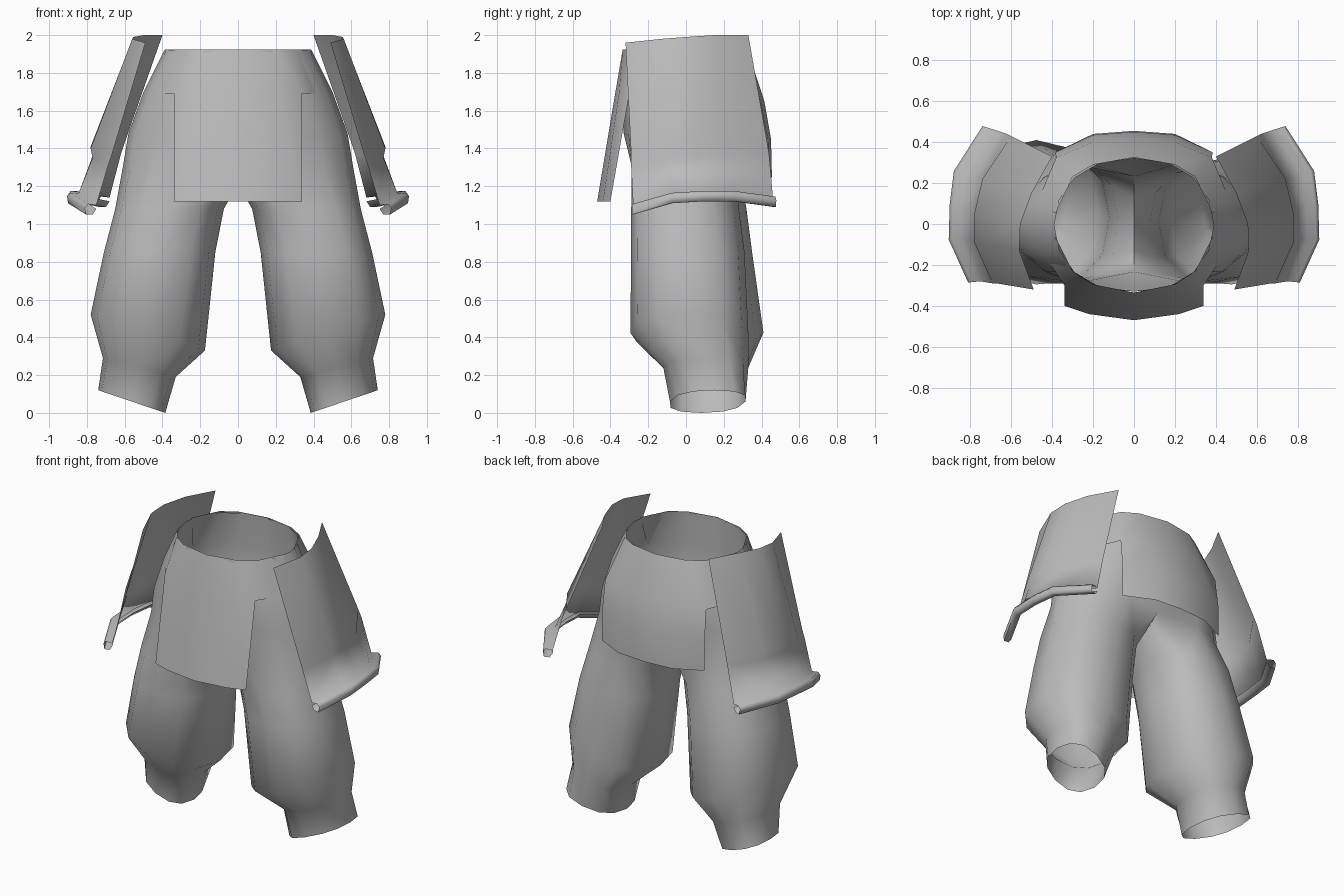
import bpy, bmesh
from math import cos, sin, radians, copysign
from mathutils import Vector

old = bpy.data.objects.get("Cube")
if old:
    bpy.data.objects.remove(old)

cloth = bpy.data.materials.new("grey cloth")
cloth.use_nodes = True
GREY = (0.5, 0.5, 0.5, 1)
cloth.diffuse_color = GREY
cloth.node_tree.nodes["Principled BSDF"].inputs["Base Color"].default_value = GREY


def loft(bm, rows, closed=False):
    """Join neighbouring rows of vertices with quads, as far as both rows reach."""
    for a, b in zip(rows, rows[1:]):
        n = min(len(a), len(b))
        for i in range(n if closed else n - 1):
            j = (i + 1) % n
            bm.faces.new((a[i], a[j], b[j], b[i]))


def add_rows(bm, rows):
    return [[bm.verts.new(p) for p in row] for row in rows]


def finish(name, bm, facing=None, mirror=False, angle=50):
    bmesh.ops.recalc_face_normals(bm, faces=bm.faces)
    if facing:
        total = sum((f.normal * f.calc_area() for f in bm.faces), Vector())
        if total.dot(Vector(facing)) < 0:
            bmesh.ops.reverse_faces(bm, faces=bm.faces)
    mesh = bpy.data.meshes.new(name)
    bm.to_mesh(mesh)
    bm.free()
    mesh.materials.append(cloth)
    obj = bpy.data.objects.new(name, mesh)
    bpy.context.collection.objects.link(obj)
    if mirror:
        mod = obj.modifiers.new("mirror", "MIRROR")
        mod.use_clip = True
    bpy.ops.object.select_all(action="DESELECT")
    obj.select_set(True)
    bpy.context.view_layer.objects.active = obj
    bpy.ops.object.shade_smooth_by_angle(angle=radians(angle))


def soft(v, power=0.85):
    return copysign(abs(v) ** power, v)


def hip_row(z, half_width, front, back, cleft=0):
    """Half ring from the front centre round the side to the back centre."""
    row = []
    for i in range(9):
        a = radians(-90 + 22.5 * i)
        y = (front + back) / 2 + (back - front) / 2 * sin(a)
        if i in (0, 8):
            row.append((0, y * (1 - cleft), z + 0.1 * cleft))
        else:
            row.append((half_width * soft(cos(a)), y, z))
    return row


def leg_row(z_in, z_out, x_in, x_out, front, back, skew=0):
    """Full ring from the inner front; tilted, and skewed forward on the inside."""
    row = []
    for i in range(12):
        a = radians(-120 + 30 * i)
        u, v = soft(cos(a)), soft(sin(a))
        row.append(((x_in + x_out) / 2 + (x_out - x_in) / 2 * u,
                    (front + back) / 2 + (back - front) / 2 * v - skew * (1 - u) / 2,
                    z_in + (z_out - z_in) * (u + 1) / 2))
    return row


# Trousers: two halves joined on the centre seam, the right calf fuller behind
bm = bmesh.new()
for side, fuller in ((1, 0), (-1, 0.08)):
    hips = [hip_row(1.92, 0.39, -0.33, 0.32), hip_row(1.70, 0.50, -0.33, 0.33),
            hip_row(1.48, 0.58, -0.33, 0.33), hip_row(1.30, 0.61, -0.31, 0.31, 0.25)]
    crotch = [(0, 0.13, 1.25), (0, 0, 1.21), (0, -0.13, 1.25)]
    legs = [leg_row(1.08, 1.08, 0.075, 0.65, -0.29, 0.28 + fuller / 2),
            leg_row(0.85, 0.85, 0.12, 0.71, -0.29, 0.31 + fuller / 2),
            leg_row(0.33, 0.52, 0.175, 0.78, -0.295, 0.33 + fuller),
            leg_row(0.19, 0.29, 0.33, 0.715, -0.12, 0.33),
            leg_row(0, 0.12, 0.385, 0.74, -0.05, 0.35, 0.07)]
    flip = lambda rows: [[(side * x, y, z) for x, y, z in r] for r in rows]
    top = add_rows(bm, flip(hips))
    seat = top[-1] + add_rows(bm, flip([crotch]))[0]
    loft(bm, top)
    loft(bm, [seat] + add_rows(bm, flip(legs)), closed=True)
bmesh.ops.remove_doubles(bm, verts=bm.verts, dist=0.001)
finish("trousers", bm, angle=70)


def flap(name, rows, facing):
    """Half rows run from the centre outwards; longer rows make the waist wings."""
    bm = bmesh.new()
    loft(bm, add_rows(bm, [[(x, y, z) for x, y in pts] for z, pts in rows]))
    finish(name, bm, facing, mirror=True)


# Hanging cloths in front and behind, their wings tucked into the hips
flap("front_flap", [
    (1.925, [(0, -0.335), (0.2, -0.295), (0.3, -0.23), (0.385, -0.06)]),
    (1.69, [(0, -0.375), (0.22, -0.355), (0.34, -0.30), (0.42, -0.18)]),
    (1.12, [(0, -0.47), (0.22, -0.44), (0.34, -0.40)])], (0, -1, 0))
flap("back_flap", [
    (1.925, [(0, 0.325), (0.2, 0.29), (0.3, 0.23), (0.385, 0.05)]),
    (1.65, [(0, 0.415), (0.21, 0.395), (0.38, 0.325), (0.45, 0.16)]),
    (1.45, [(0, 0.45), (0.2, 0.435), (0.385, 0.35)]),
    (1.245, [(0, 0.455), (0.2, 0.44), (0.385, 0.35)])], (0, 1, 0))

# Flared hip guards: rows run from the back edge to the front edge
guard = [
    [(0.40, 0.33, 2.0), (0.50, 0.15, 2.0), (0.555, 0, 1.99), (0.56, -0.13, 1.98), (0.49, -0.32, 1.96)],
    [(0.60, 0.43, 1.43), (0.74, 0.22, 1.42), (0.78, 0.05, 1.41), (0.78, -0.09, 1.40), (0.67, -0.29, 1.36)],
    [(0.62, 0.44, 1.37), (0.74, 0.22, 1.37), (0.77, 0.05, 1.36), (0.77, -0.09, 1.35), (0.69, -0.29, 1.30)],
    [(0.68, 0.46, 1.14), (0.82, 0.24, 1.17), (0.84, 0.08, 1.17), (0.845, -0.07, 1.16), (0.75, -0.28, 1.10)]]
# Rolled hem: outward and height steps below the last row
hem = [[(x + out, y + out * (0.3 if y > 0 else -0.1), z + drop) for x, y, z in guard[-1]]
       for out, drop in ((0.045, 0.005), (0.06, -0.015), (0.055, -0.05), (0.02, -0.05), (0, -0.02))]
for name, side in (("left_hip_guard", 1), ("right_hip_guard", -1)):
    bm = bmesh.new()
    loft(bm, add_rows(bm, [[(side * x, y, z) for x, y, z in r] for r in guard + hem]))
    finish(name, bm, (side, 0, 0), angle=85)
